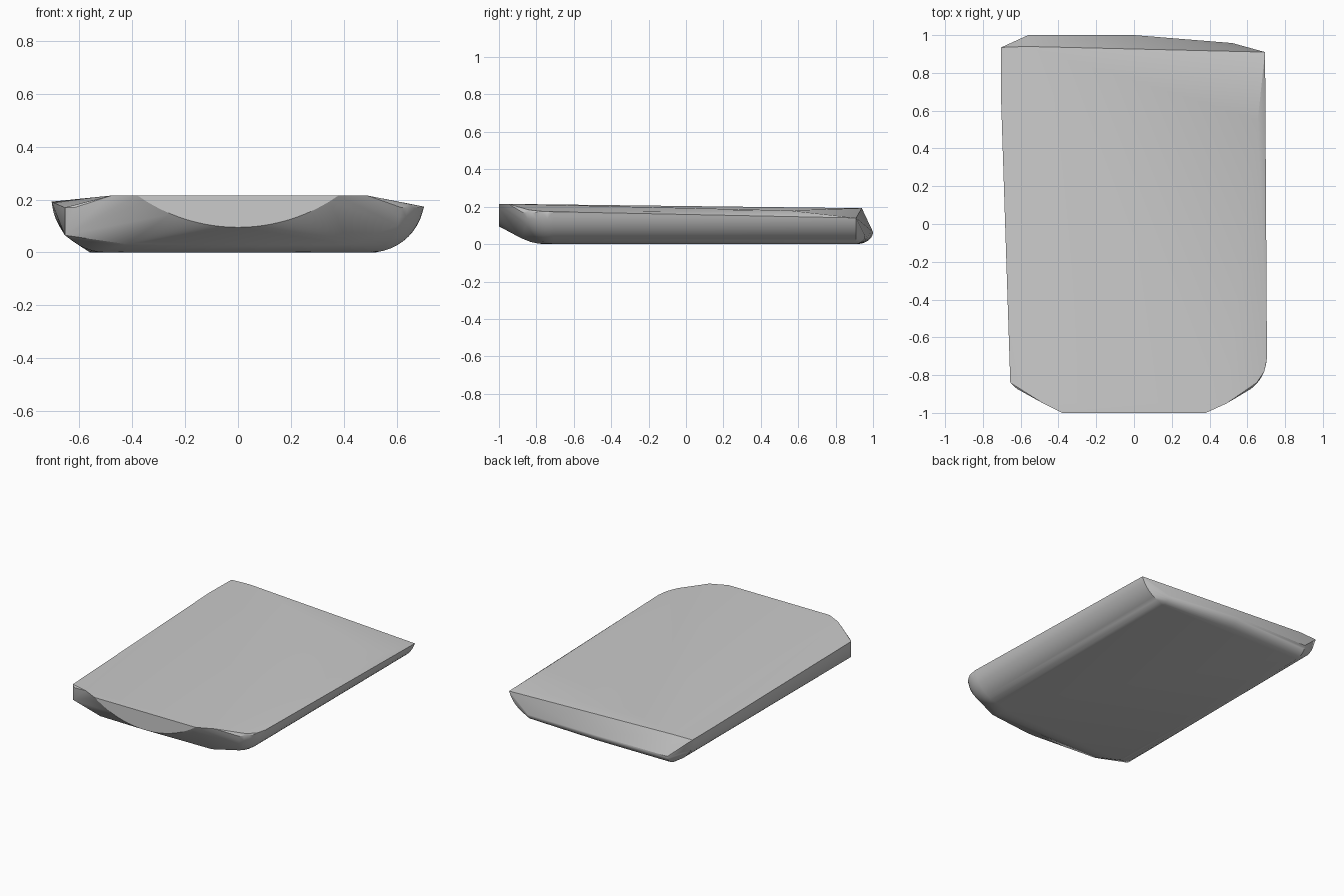
import bpy, bmesh, math

if "Cube" in bpy.data.objects:
    bpy.data.objects.remove(bpy.data.objects["Cube"])

R = 0.205          # radius of the rounded lower sides
pts = []

def side_arc(sign, y, x_max, z_max, n=12):
    """Rounded bilge section at one y, stopped at a given width and height."""
    for i in range(n + 1):
        a = math.radians(90 * i / n)
        x, z = 0.5 + R * math.sin(a), R - R * math.cos(a)
        if x <= x_max and z <= z_max:
            pts.append((sign * x, y, z))

# rounded long sides, front end to back end
side_arc(1, -0.71, 0.71, 0.17)
side_arc(1, 0.91, 0.694, 0.14)
side_arc(-1, -0.76, 0.655, 0.17)
side_arc(-1, 0.70, 0.71, 0.19)
side_arc(-1, 0.92, 0.70, 0.19)

# rounded lower front corners
for sign in (1, -1):
    for k in range(1, 7):
        phi = math.radians(9 * k)
        for i in range(1, 9):
            a = math.radians(10 * i)
            x = 0.5 + R * math.sin(a) * math.cos(phi)
            y = -0.71 - R * math.sin(a) * math.sin(phi)
            if sign > 0 or x < 0.655:
                pts.append((sign * x, y, R - R * math.cos(a)))

# front end: flat upright face with an arched lower edge, and its curved underside
r_front = 0.662
for i in range(25):
    x = -0.38 + 0.76 * i / 24
    pts.append((x, -1.0, 0.095 + r_front - math.sqrt(r_front ** 2 - x * x)))
for y, z in ((-0.88, 0.031), (-0.83, 0.011), (-0.79, 0.003), (-0.75, 0.0)):
    for x in (-0.42, 0.42):
        pts.append((x, y, z))

# rounded back lower edge
for i in range(9):
    a = math.radians(90 * i / 8)
    y, z = math.sin(a), 0.065 * (1 - math.cos(a))
    pts.append((-0.56, 0.91 + 0.09 * y, z))
    pts.append((0.0, 0.91 + 0.09 * y, z))
    pts.append((0.52, 0.90 + 0.058 * y, z * 0.7))

# rim and corner points
pts += [(0.49, -0.95, 0.215), (-0.48, -0.95, 0.215),
        (0.65, -0.84, 0.183), (0.69, -0.78, 0.176), (0.704, -0.71, 0.173),
        (-0.655, -0.84, 0.17), (-0.655, -0.84, 0.065),
        (0.655, 0.55, 0.18), (0.694, 0.91, 0.14),
        (-0.705, 0.70, 0.192), (-0.703, 0.935, 0.19), (-0.57, 0.94, 0.192)]

# wrap everything in one solid shell
bm = bmesh.new()
for p in pts:
    bm.verts.new(p)
bmesh.ops.remove_doubles(bm, verts=bm.verts, dist=0.0005)
res = bmesh.ops.convex_hull(bm, input=bm.verts)
junk = {g for g in res["geom_interior"] + res["geom_unused"] if isinstance(g, bmesh.types.BMVert)}
bmesh.ops.delete(bm, geom=list(junk), context='VERTS')
bmesh.ops.recalc_face_normals(bm, faces=bm.faces)
mesh = bpy.data.meshes.new("slab_body")
bm.to_mesh(mesh)
bm.free()

body = bpy.data.objects.new("slab_body", mesh)
bpy.context.collection.objects.link(body)

grey = bpy.data.materials.new("plain_grey")
grey.diffuse_color = (0.6, 0.6, 0.6, 1)
grey.use_nodes = True
grey.node_tree.nodes["Principled BSDF"].inputs["Base Color"].default_value = grey.diffuse_color
mesh.materials.append(grey)

# smooth the curved parts, keep hard edges
bpy.context.view_layer.objects.active = body
body.select_set(True)
bpy.ops.object.shade_smooth_by_angle(angle=math.radians(30))
